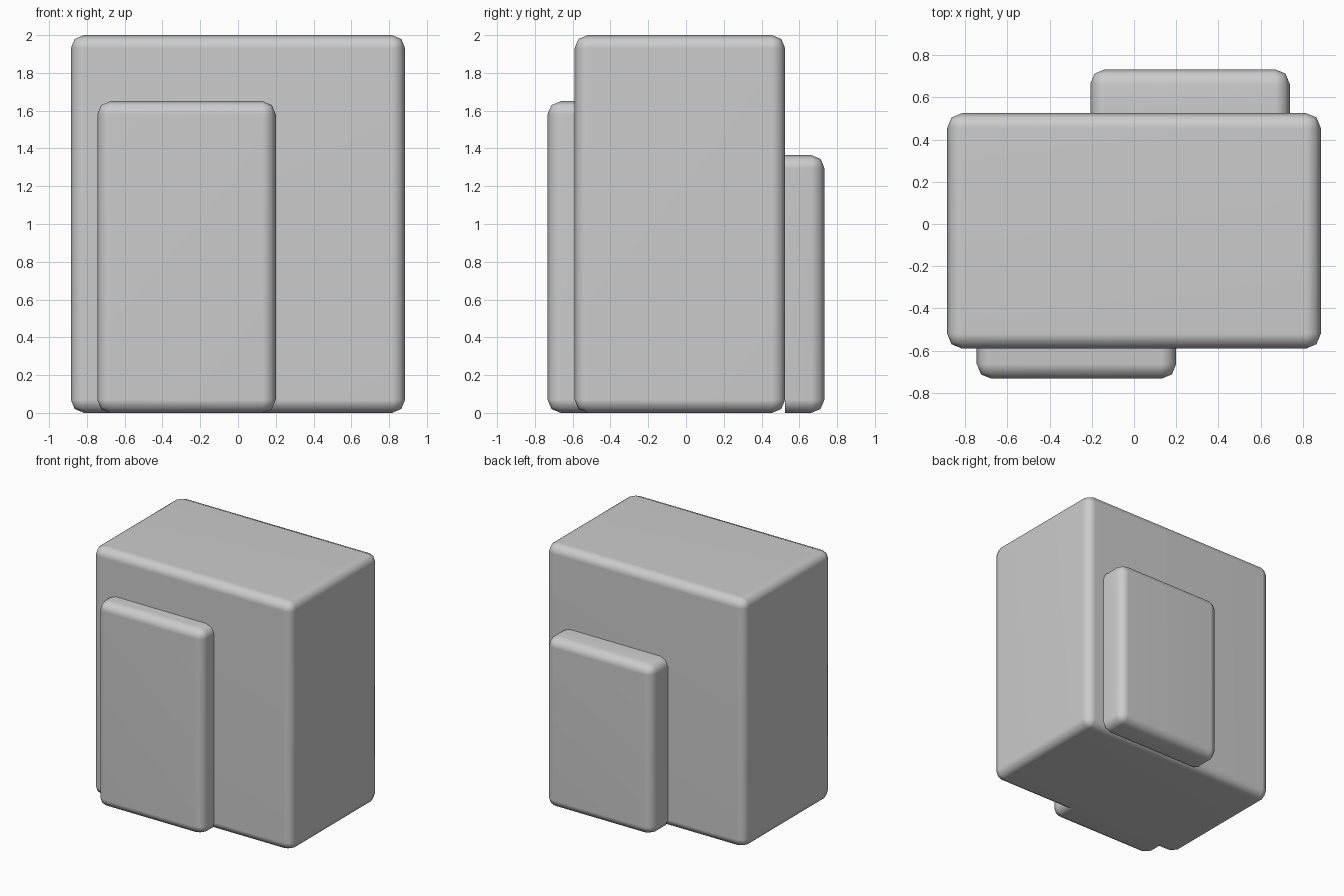
import bpy, bmesh, math

if "Cube" in bpy.data.objects:
    bpy.data.objects.remove(bpy.data.objects["Cube"])

BEVEL = 0.07


def rounded_box(name, lo, hi, flat_y=None):
    """Box from corner lo to corner hi; edges on the plane y = flat_y stay square."""
    bm = bmesh.new()
    bmesh.ops.create_cube(bm, size=1)
    for v in bm.verts:
        v.co = [lo[i] + (v.co[i] + 0.5) * (hi[i] - lo[i]) for i in range(3)]
    edges = [e for e in bm.edges
             if flat_y is None or any(abs(v.co.y - flat_y) > 1e-4 for v in e.verts)]
    bmesh.ops.bevel(bm, geom=edges, offset=BEVEL, segments=2, profile=0.5,
                    affect='EDGES', clamp_overlap=True)
    bmesh.ops.recalc_face_normals(bm, faces=bm.faces)
    mesh = bpy.data.meshes.new(name)
    bm.to_mesh(mesh)
    bm.free()
    obj = bpy.data.objects.new(name, mesh)
    bpy.context.collection.objects.link(obj)
    # smooth rounded edges with flat main faces
    bpy.ops.object.select_all(action='DESELECT')
    obj.select_set(True)
    bpy.context.view_layer.objects.active = obj
    bpy.ops.object.shade_smooth_by_angle(angle=math.radians(60))
    wn = obj.modifiers.new("Weighted Normal", 'WEIGHTED_NORMAL')
    wn.keep_sharp = True
    return obj


# Main block
rounded_box("main_block", (-0.885, -0.59, 0), (0.885, 0.525, 2))

# Tall slab set into the front
rounded_box("front_slab", (-0.745, -0.733, 0), (0.2, -0.45, 1.65), flat_y=-0.45)

# Shorter slab standing against the back
rounded_box("back_slab", (-0.207, 0.525, 0), (0.738, 0.733, 1.365), flat_y=0.525)
